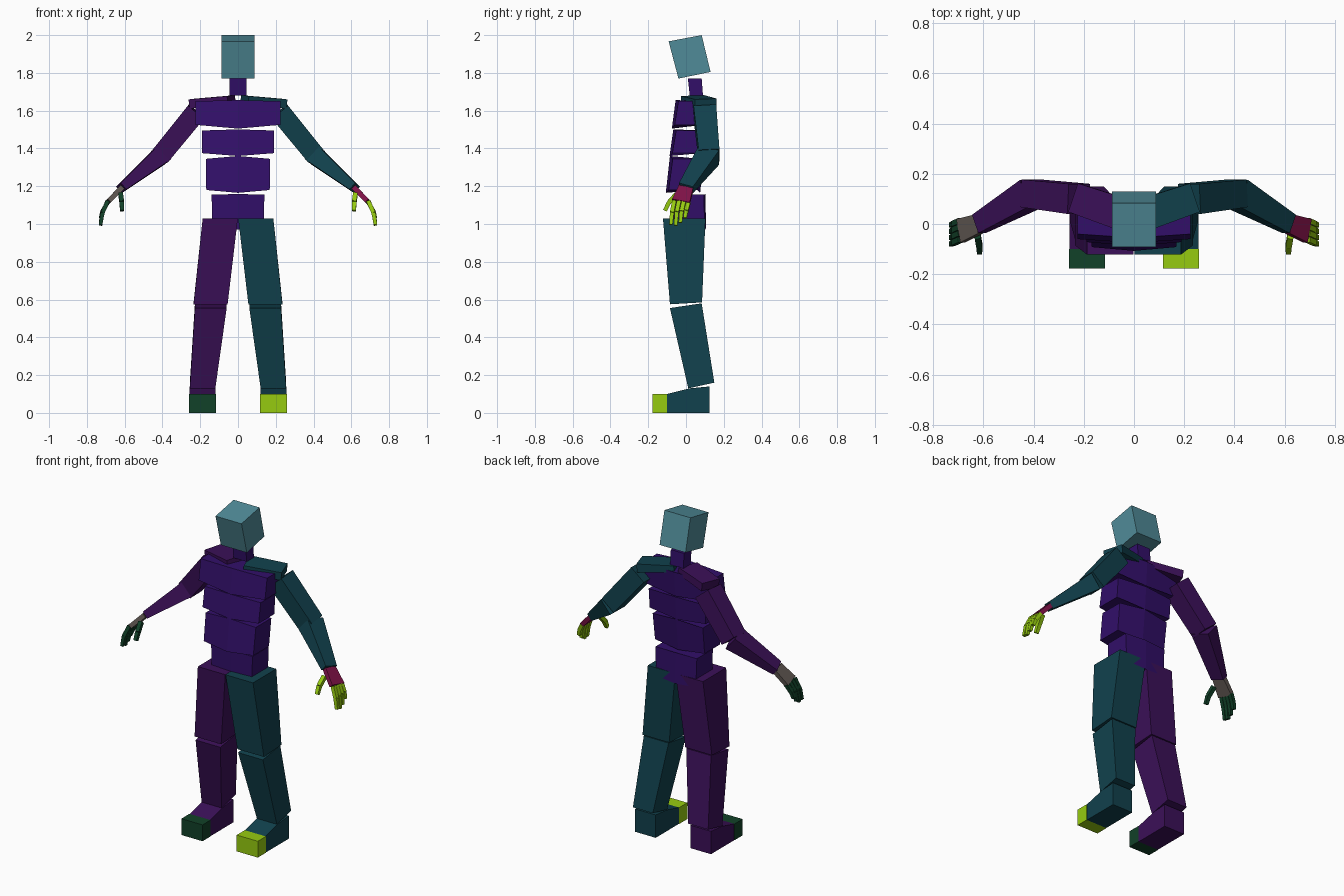
import bpy, bmesh
from mathutils import Vector

if "Cube" in bpy.data.objects:
    bpy.data.objects.remove(bpy.data.objects["Cube"])


def lin(c):
    c /= 255
    return c / 12.92 if c <= 0.04045 else ((c + 0.055) / 1.055) ** 2.4


def mat(name, *rgb):
    m = bpy.data.materials.new(name)
    m.diffuse_color = (*[lin(c) for c in rgb], 1)
    m.use_nodes = True
    m.node_tree.nodes["Principled BSDF"].inputs["Base Color"].default_value = m.diffuse_color
    return m


HEAD = mat("grey_teal", 80, 139, 152)
TORSO = mat("indigo", 50, 15, 105)
TEAL = mat("dark_teal", 17, 65, 77)
PURPLE = mat("dark_purple", 59, 16, 88)
LIME = mat("lime", 150, 203, 16)
GREEN = mat("dark_green", 17, 65, 40)
CRIMSON = mat("crimson", 128, 18, 72)
BROWN = mat("grey_brown", 96, 87, 82)


def loft(name, rings, material, side=1):
    """Closed solid through matching rings of points, mirrored in x by side."""
    bm = bmesh.new()
    vs = [[bm.verts.new((p[0] * side, p[1], p[2])) for p in r] for r in rings]
    n = len(vs[0])
    for a, b in zip(vs, vs[1:]):
        for i in range(n):
            j = (i + 1) % n
            bm.faces.new((a[i], a[j], b[j], b[i]))
    bm.faces.new(vs[0])
    bm.faces.new(vs[-1])
    bmesh.ops.recalc_face_normals(bm, faces=bm.faces)
    me = bpy.data.meshes.new(name)
    bm.to_mesh(me)
    bm.free()
    me.materials.append(material)
    ob = bpy.data.objects.new(name, me)
    bpy.context.collection.objects.link(ob)
    return ob


def rect(x0, x1, y0, y1, zf, zb=None):
    """Level rectangle with separate front and back heights."""
    zb = zf if zb is None else zb
    return [(x0, y0, zf), (x1, y0, zf), (x1, y1, zb), (x0, y1, zb)]


def hexa(w, y0, y1, z, dz, bulge=0.015):
    """Torso section, bowed at the front and back centre."""
    return [(-w, y0, z), (0, y0 - bulge, z + dz), (w, y0, z),
            (w, y1, z), (0, y1 + bulge, z + dz), (-w, y1, z)]


def beam(name, points, sizes, material, side, ref=(0, 1, 0)):
    """Tapered box along points; sizes are (width along ref, thickness)."""
    pts = [Vector(p) for p in points]
    rings = []
    for i, p in enumerate(pts):
        d = (pts[min(i + 1, len(pts) - 1)] - pts[max(i - 1, 0)]).normalized()
        u = Vector(ref)
        u = (u - d * u.dot(d)).normalized()
        v = d.cross(u)
        w, t = sizes[i][0] / 2, sizes[i][1] / 2
        rings.append([p + u * w * a + v * t * b
                      for a, b in ((-1, -1), (1, -1), (1, 1), (-1, 1))])
    return loft(name, rings, material, side)


# Head, tipped back, and neck
loft("head", [rect(-.088, .088, -.04, .13, 1.77, 1.805),
              rect(-.088, .088, -.092, .083, 1.967, 2.0)], HEAD)
loft("neck", [rect(-.045, .045, .02, .09, 1.68),
              rect(-.045, .045, .01, .083, 1.77)], TORSO)

# Stacked torso blocks
loft("chest", [hexa(.225, -.06, .09, 1.525, -.02),
               hexa(.225, -.04, .10, 1.65, .006)], TORSO)
loft("ribs", [hexa(.19, -.072, .08, 1.375, -.015),
              hexa(.19, -.052, .09, 1.495, .006)], TORSO)
loft("waist", [hexa(.168, -.092, .06, 1.18, -.015),
               hexa(.17, -.07, .08, 1.345, .015)], TORSO)
loft("pelvis", [hexa(.135, -.06, .098, .98, -.01, .008),
                hexa(.14, -.06, .095, 1.155, .004, .008)], TORSO)

for side, tag, limb, palm, tip in ((1, "left", TEAL, CRIMSON, LIME),
                                   (-1, "right", PURPLE, BROWN, GREEN)):
    # Legs and feet
    loft(tag + "_thigh", [rect(.055, .235, -.085, .085, .575, .585),
                          rect(.001, .187, -.122, .103, 1.03)], limb, side)
    loft(tag + "_shin", [rect(.12, .255, .012, .15, .13, .16),
                         rect(.06, .228, -.085, .083, .555, .58)], limb, side)
    loft(tag + "_foot",
         [[(.118, y, 0), (.257, y, 0), (.257, y, z), (.118, y, z)]
          for y, z in ((-.1, .1), (.02, .13), (.125, .14))], limb, side)
    loft(tag + "_toe", [rect(.116, .259, -.178, -.1, 0),
                        rect(.116, .259, -.178, -.1, .1)], tip, side)

    # Arms
    shoulder, elbow, wrist = (.22, .10, 1.595), (.41, .122, 1.362), (.618, .0, 1.19)
    beam(tag + "_collar", [(.035, .035, 1.66), (.24, .105, 1.637)],
         [(.13, .04), (.12, .05)], limb, side)
    beam(tag + "_upper_arm", [shoulder, elbow], [(.12, .11), (.11, .105)], limb, side)
    beam(tag + "_forearm", [(.405, .122, 1.366), wrist],
         [(.115, .10), (.08, .045)], limb, side)
    knuckle = (.69, -.027, 1.115)
    beam(tag + "_palm", [wrist, knuckle], [(.078, .028), (.096, .026)], palm, side)

    # Fingers in two lengths, and the thumb
    for i, drop in enumerate((.985, .98, .995, 1.02)):
        y = -.062 + i * .025
        base = (.69, y, 1.122 - i * .003)
        mid = (.717, y - .012, 1.06 + i * .003)
        end = (.728, y - .018, drop + .012)
        s = (.022, .022)
        beam(f"{tag}_finger_{i + 1}_base", [base, mid], [s, s], tip, side)
        beam(f"{tag}_finger_{i + 1}_tip", [mid, end], [s, (.018, .018)], tip, side)
    beam(tag + "_thumb_base", [(.622, -.05, 1.16), (.615, -.09, 1.115)],
         [(.024, .024)] * 2, tip, side, (1, 0, 0))
    beam(tag + "_thumb_tip", [(.615, -.09, 1.115), (.615, -.112, 1.07)],
         [(.024, .024), (.02, .02)], tip, side, (1, 0, 0))
